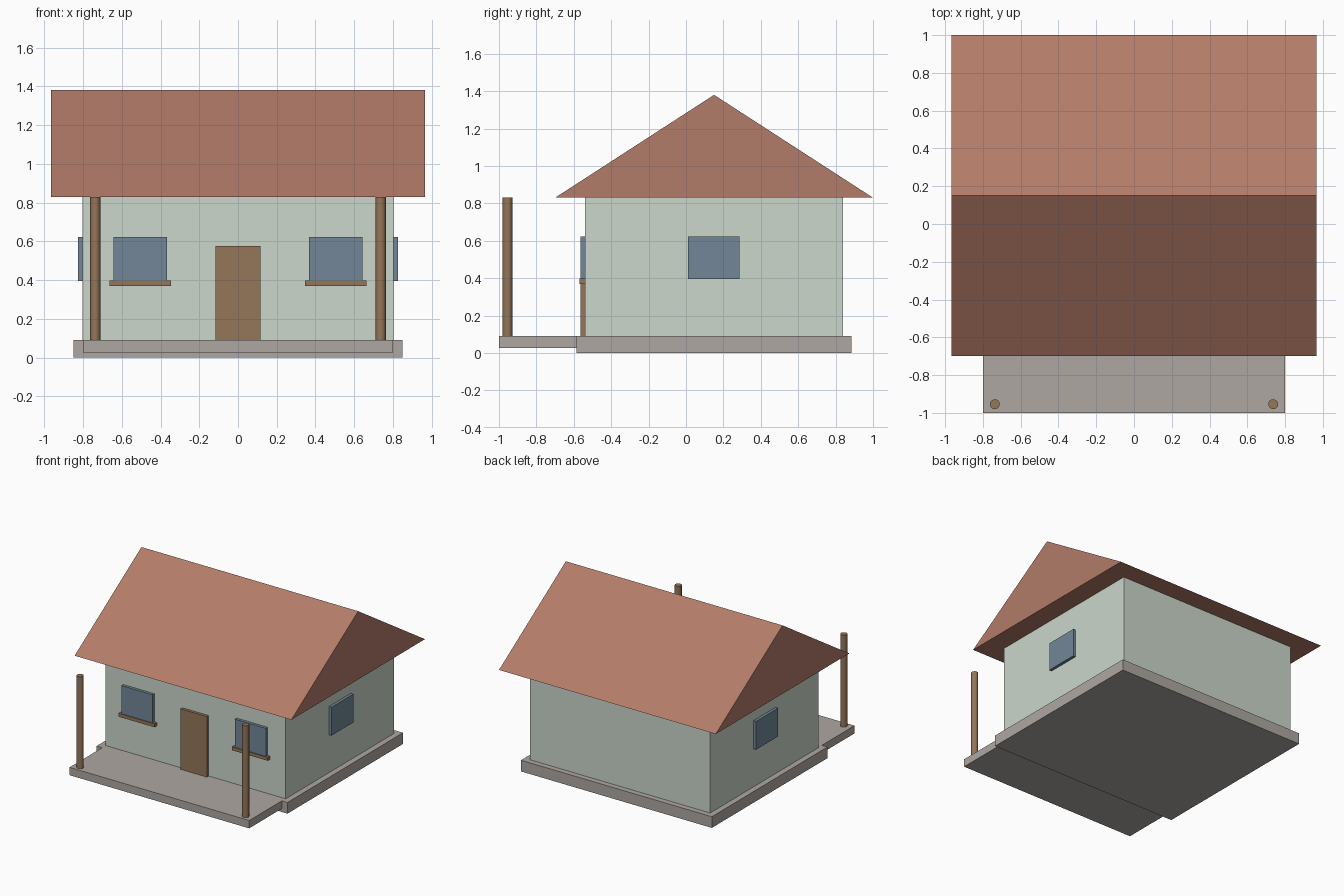
import bpy, bmesh, math

if "Cube" in bpy.data.objects:
    bpy.data.objects.remove(bpy.data.objects["Cube"])


def material(name, rgb):
    m = bpy.data.materials.new(name)
    m.diffuse_color = (*rgb, 1)
    m.use_nodes = True
    m.node_tree.nodes["Principled BSDF"].inputs["Base Color"].default_value = m.diffuse_color
    return m


STONE = material("stone", (0.42, 0.39, 0.36))
PLASTER = material("plaster", (0.60, 0.68, 0.60))
TILE = material("roof_tile", (0.45, 0.20, 0.14))
WOOD = material("wood", (0.30, 0.18, 0.10))
GLASS = material("glass", (0.17, 0.24, 0.31))


def add_object(name, bm, mat):
    bmesh.ops.recalc_face_normals(bm, faces=bm.faces)
    mesh = bpy.data.meshes.new(name)
    bm.to_mesh(mesh)
    bm.free()
    mesh.materials.append(mat)
    obj = bpy.data.objects.new(name, mesh)
    bpy.context.collection.objects.link(obj)
    return obj


def box(name, x, y, z, mat):
    """Box from (min, max) ranges on each axis."""
    bm = bmesh.new()
    bmesh.ops.create_cube(bm, size=1)
    for v in bm.verts:
        v.co = [(a + b) / 2 + c * (b - a) for (a, b), c in zip((x, y, z), v.co)]
    return add_object(name, bm, mat)


def prism(name, profile, x0, x1, mat):
    """Extrude a (y, z) profile along x."""
    bm = bmesh.new()
    face = bm.faces.new([bm.verts.new((x0, y, z)) for y, z in profile])
    ext = bmesh.ops.extrude_face_region(bm, geom=[face], use_keep_orig=True)
    for v in ext["geom"]:
        if isinstance(v, bmesh.types.BMVert):
            v.co.x = x1
    return add_object(name, bm, mat)


# Base slabs
box("foundation", (-0.85, 0.85), (-0.585, 0.885), (0, 0.09), STONE)
box("porch_floor", (-0.80, 0.80), (-1.0, -0.585), (0.027, 0.09), STONE)

# House body and solid gable roof
box("walls", (-0.803, 0.803), (-0.54, 0.84), (0.09, 0.83), PLASTER)
prism("roof", [(-0.70, 0.83), (1.0, 0.83), (0.15, 1.38)], -0.965, 0.965, TILE)

# Front door
box("door", (-0.117, 0.117), (-0.563, -0.535), (0.09, 0.577), WOOD)

# Windows, sills and porch posts, mirrored left and right
for side, s in (("left", -1), ("right", 1)):
    def span(a, b):
        return tuple(sorted((s * a, s * b)))

    box(f"front_window_{side}", span(0.367, 0.643), (-0.563, -0.535), (0.395, 0.623), GLASS)
    box(f"window_sill_{side}", span(0.345, 0.663), (-0.57, -0.535), (0.37, 0.397), WOOD)
    box(f"side_window_{side}", span(0.798, 0.826), (0.01, 0.287), (0.395, 0.623), GLASS)

    bpy.ops.mesh.primitive_cylinder_add(vertices=16, radius=0.026, depth=0.74,
                                        location=(s * 0.737, -0.954, 0.46))
    post = bpy.context.object
    post.name = f"porch_post_{side}"
    post.data.materials.append(WOOD)
    bpy.ops.object.shade_smooth_by_angle(angle=math.radians(40))
